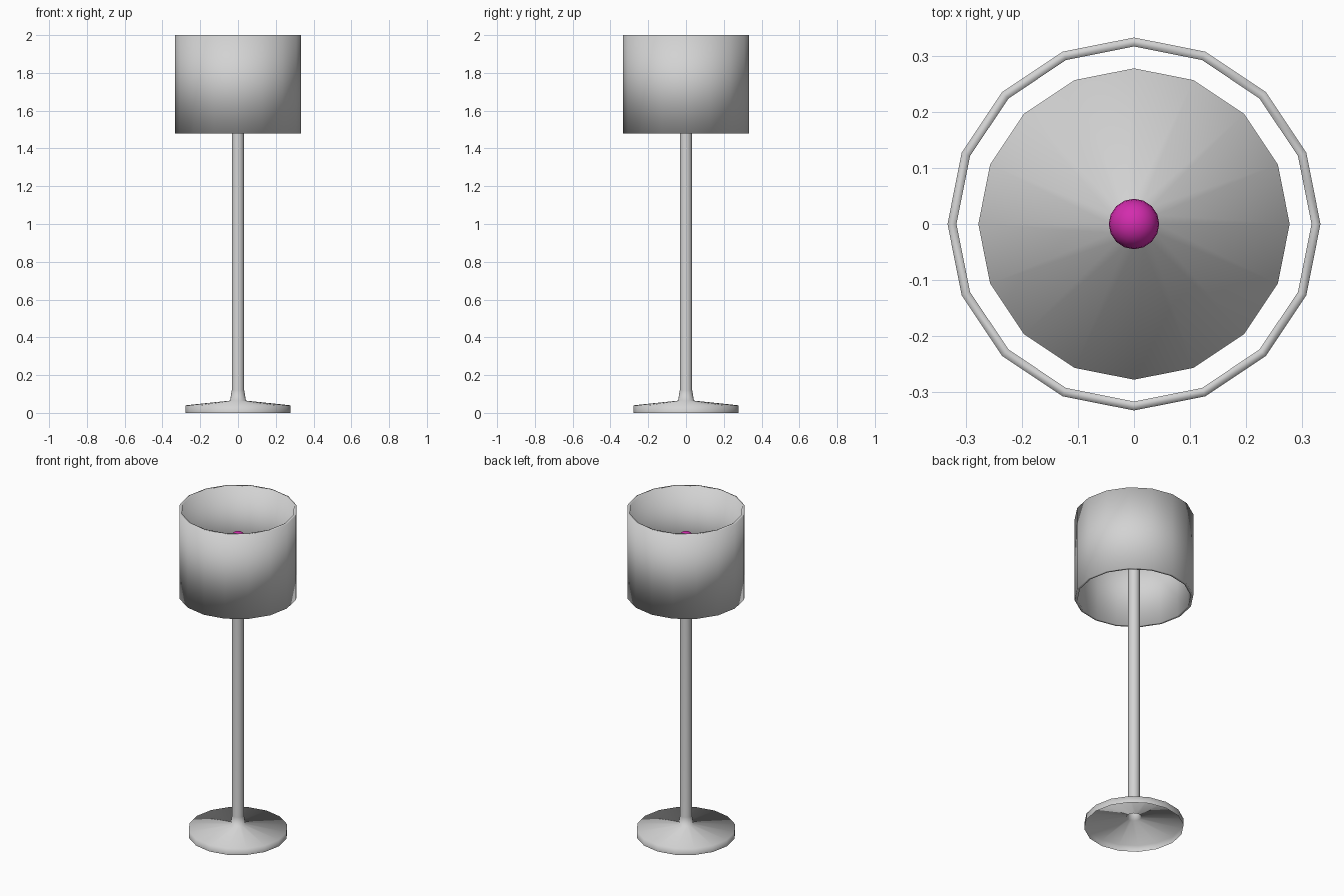
import bpy, bmesh, math

cube = bpy.data.objects.get("Cube")
if cube:
    bpy.data.objects.remove(cube, do_unlink=True)

SIDES = 16


def material(name, rgb):
    mat = bpy.data.materials.new(name)
    mat.use_nodes = True
    colour = (*rgb, 1.0)
    mat.diffuse_color = colour
    mat.node_tree.nodes["Principled BSDF"].inputs["Base Color"].default_value = colour
    return mat


def finish(name, bm, mat):
    for face in bm.faces:
        face.smooth = True
    mesh = bpy.data.meshes.new(name)
    bm.to_mesh(mesh)
    bm.free()
    mesh.materials.append(mat)
    obj = bpy.data.objects.new(name, mesh)
    bpy.context.collection.objects.link(obj)
    return obj


def lathe(name, profile, mat, closed=False):
    """Spin a (radius, height) profile, listed bottom to top on the outside."""
    bm = bmesh.new()
    rings = []
    for r, z in profile:
        angles = [math.tau * i / SIDES for i in range(SIDES)]
        rings.append([bm.verts.new((r * math.cos(a), r * math.sin(a), z)) for a in angles])
    pairs = list(zip(rings, rings[1:]))
    if closed:
        pairs.append((rings[-1], rings[0]))
    for low, high in pairs:
        for i in range(SIDES):
            j = (i + 1) % SIDES
            bm.faces.new((low[i], low[j], high[j], high[i]))
    return finish(name, bm, mat)


grey = material("light grey", (0.65, 0.65, 0.65))
magenta = material("magenta", (0.65, 0.025, 0.42))

# Hollow foot flaring up into the pole
lathe("base_and_pole",
      [(0.278, 0), (0.278, 0.04), (0.042, 0.065), (0.033, 0.12), (0.033, 1.79)], grey)

# Thin-walled open drum shade
lathe("lamp_shade",
      [(0.333, 1.48), (0.333, 2.0), (0.317, 2.0), (0.317, 1.48)], grey, closed=True)

# Round bulb on top of the pole
bm = bmesh.new()
bmesh.ops.create_uvsphere(bm, u_segments=SIDES, v_segments=12, radius=0.045)
bulb = finish("bulb", bm, magenta)
bulb.location.z = 1.82
